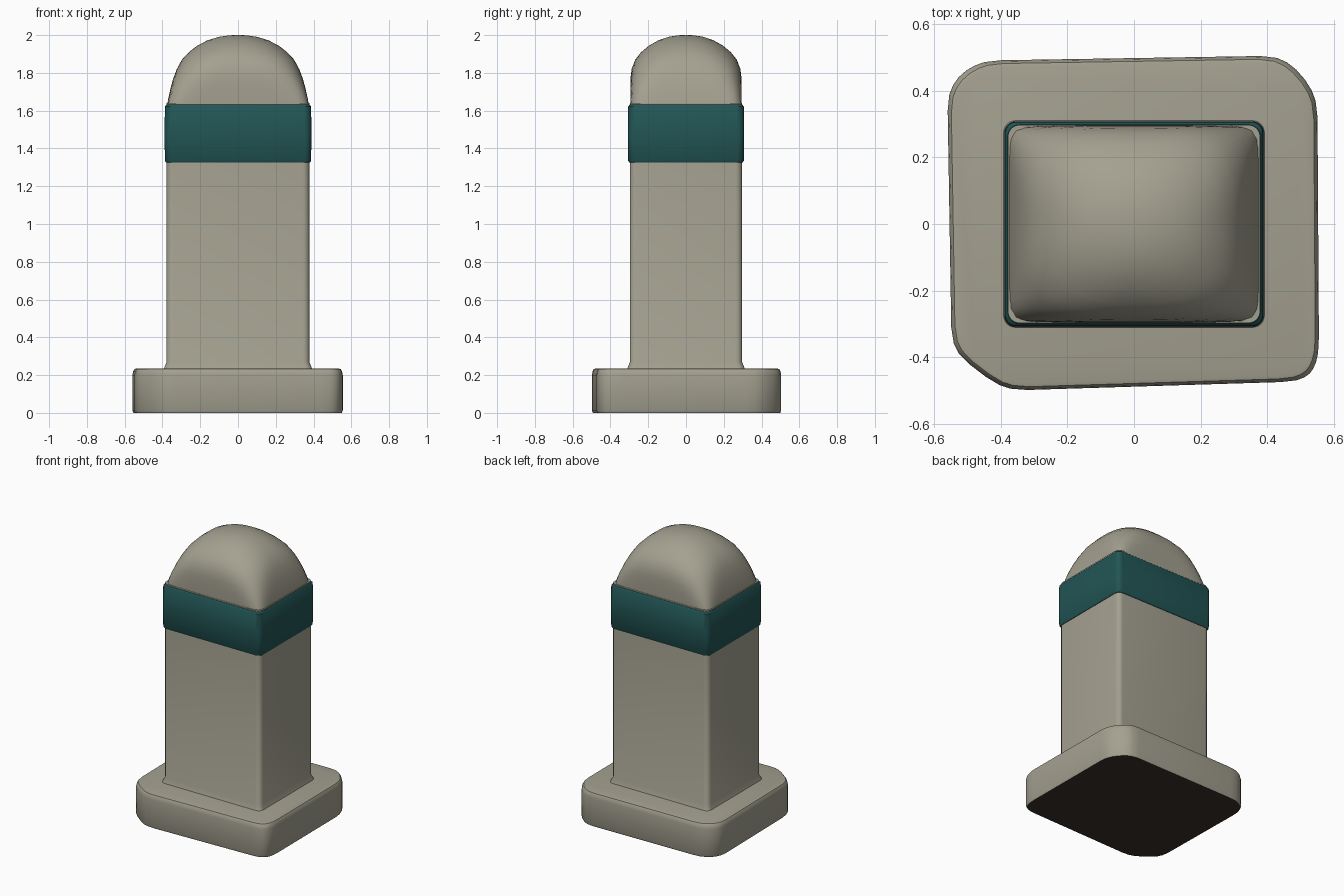
import bpy, bmesh, math

if "Cube" in bpy.data.objects:
    bpy.data.objects.remove(bpy.data.objects["Cube"], do_unlink=True)


def material(name, rgb):
    m = bpy.data.materials.new(name)
    m.use_nodes = True
    m.diffuse_color = (*rgb, 1)
    m.node_tree.nodes["Principled BSDF"].inputs["Base Color"].default_value = (*rgb, 1)
    return m


stone = material("warm grey stone", (0.37, 0.355, 0.28))
teal = material("dark teal paint", (0.016, 0.09, 0.09))
underside = material("dark brown underside", (0.045, 0.03, 0.022))


def loft(name, rings, mats):
    """Skin a stack of equal-length rings and close both ends."""
    bm = bmesh.new()
    loops = [[bm.verts.new(p) for p in ring] for ring in rings]
    n = len(loops[0])
    for a, b in zip(loops, loops[1:]):
        for i in range(n):
            j = (i + 1) % n
            bm.faces.new((a[i], a[j], b[j], b[i]))
    bm.faces.new(loops[0][::-1])
    bm.faces.new(loops[-1])
    bmesh.ops.recalc_face_normals(bm, faces=bm.faces)
    mesh = bpy.data.meshes.new(name)
    bm.to_mesh(mesh)
    bm.free()
    ob = bpy.data.objects.new(name, mesh)
    bpy.context.collection.objects.link(ob)
    for m in mats:
        mesh.materials.append(m)
    bpy.ops.object.select_all(action="DESELECT")
    ob.select_set(True)
    bpy.context.view_layer.objects.active = ob
    bpy.ops.object.shade_smooth_by_angle(angle=math.radians(40))
    return ob


def rounded_rect(hx, hy, r, z, steps=6):
    pts = []
    for k, (sx, sy) in enumerate([(1, 1), (-1, 1), (-1, -1), (1, -1)]):
        for i in range(steps + 1):
            t = math.pi / 2 * (k + i / steps)
            pts.append((sx * (hx - r) + r * math.cos(t),
                        sy * (hy - r) + r * math.sin(t), z))
    return pts


def superellipse(hx, hy, power, z, count=96):
    pts = []
    for i in range(count):
        t = 2 * math.pi * i / count
        c, s = math.cos(t), math.sin(t)
        r = (abs(c) ** power + abs(s) ** power) ** (-1 / power)
        pts.append((hx * r * c, hy * r * s, z))
    return pts


# Foot slab with worn, uneven corners
outline = [(0.555, -0.41), (0.55, 0.39), (0.45, 0.505), (-0.47, 0.49),
           (-0.56, 0.41), (-0.547, -0.38), (-0.39, -0.5), (0.51, -0.472)]


def soften(points, passes=2):
    """Round a closed outline by cutting a short piece off each corner."""
    for _ in range(passes):
        cut = []
        for i, p in enumerate(points):
            for q in (points[i - 1], points[(i + 1) % len(points)]):
                d = math.dist(p, q)
                f = min(0.25, 0.035 / d)
                cut.append((p[0] + (q[0] - p[0]) * f, p[1] + (q[1] - p[1]) * f))
        points = cut
    return points


worn = soften(outline)
foot_levels = [(0.99, 0), (1, 0.012), (1, 0.2), (0.993, 0.22), (0.98, 0.232), (0.96, 0.235)]
foot = loft("foot_slab", [[(x * s, y * s, z) for x, y in worn] for s, z in foot_levels],
            [stone, underside])
for face in foot.data.polygons:
    if face.normal.z < -0.9:
        face.material_index = 1

# Square shaft, slightly flared where it meets the foot
shaft_levels = [(0.02, 0.2), (0.012, 0.24), (0, 0.27), (0, 1.64)]
loft("shaft", [rounded_rect(0.378 + g, 0.297 + g, 0.035, z) for g, z in shaft_levels], [stone])

# Painted band standing slightly proud of the shaft
band_levels = [(-0.006, 1.325), (0, 1.335), (0.002, 1.48), (0, 1.622), (-0.008, 1.632)]
loft("painted_band", [rounded_rect(0.387 + g, 0.306 + g, 0.035, z) for g, z in band_levels], [teal])

# Domed cap: a square section that melts into a round crown
cap_levels = [(0.376, 0.294, 16, 1.62), (0.37, 0.295, 11, 1.66), (0.357, 0.295, 7, 1.72),
              (0.343, 0.294, 5, 1.77), (0.324, 0.288, 3.9, 1.82), (0.297, 0.269, 3.2, 1.87),
              (0.26, 0.237, 2.7, 1.91), (0.215, 0.195, 2.4, 1.945), (0.16, 0.145, 2.2, 1.973),
              (0.1, 0.092, 2, 1.991), (0.045, 0.042, 2, 1.999), (0.01, 0.01, 2, 2)]
loft("domed_cap", [superellipse(*level) for level in cap_levels], [stone])
